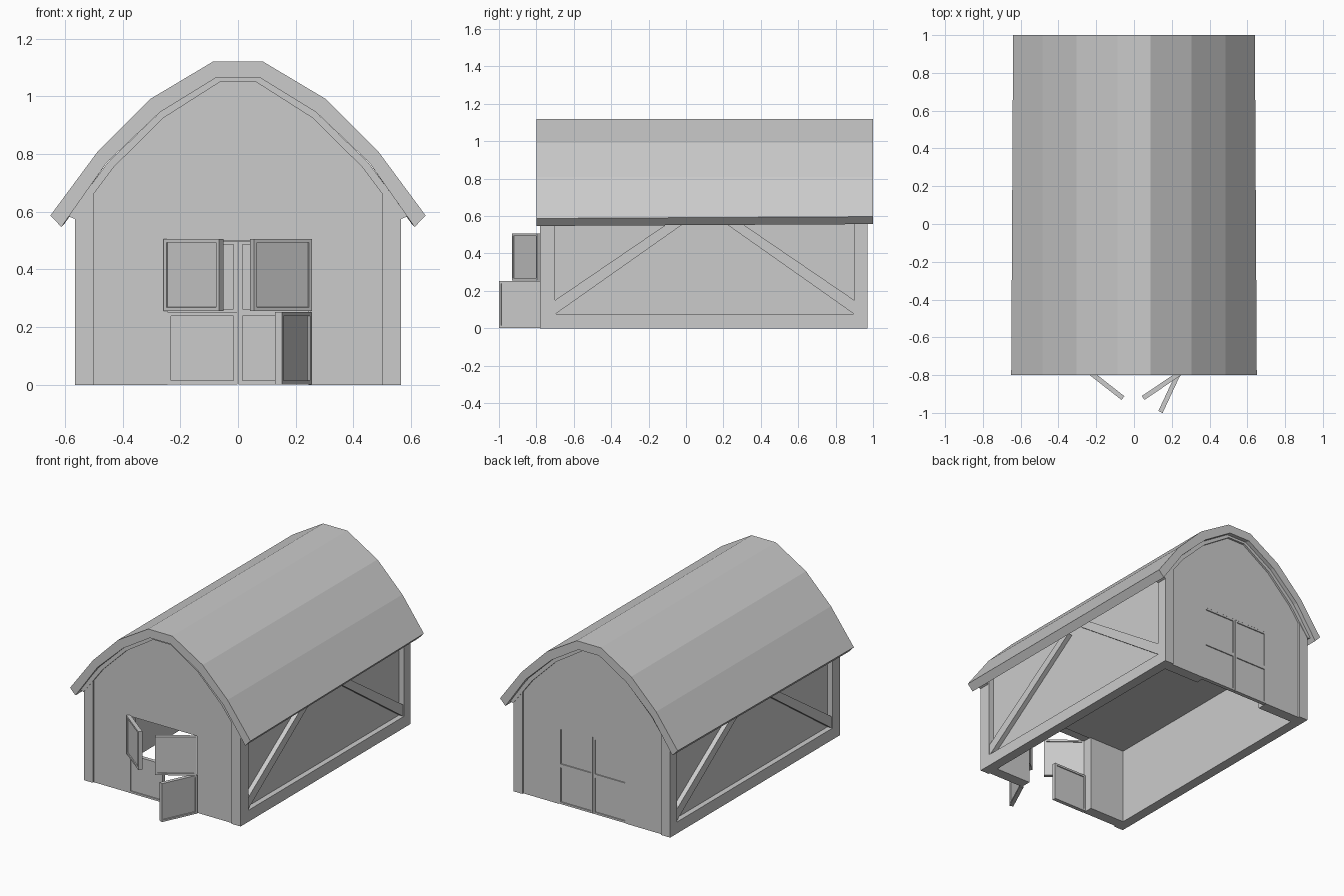
import bpy, bmesh, math
from mathutils import Matrix

if "Cube" in bpy.data.objects:
    bpy.data.objects.remove(bpy.data.objects["Cube"])


def finish(bm, name):
    bmesh.ops.recalc_face_normals(bm, faces=bm.faces)
    me = bpy.data.meshes.new(name)
    bm.to_mesh(me)
    bm.free()
    ob = bpy.data.objects.new(name, me)
    bpy.context.collection.objects.link(ob)
    return ob


def loft(name, ring_a, ring_b):
    """Closed solid between two matching outlines."""
    bm = bmesh.new()
    a = [bm.verts.new(p) for p in ring_a]
    b = [bm.verts.new(p) for p in ring_b]
    n = len(a)
    bm.faces.new(a)
    bm.faces.new(b)
    for i in range(n):
        j = (i + 1) % n
        bm.faces.new((a[i], a[j], b[j], b[i]))
    bmesh.ops.triangulate(bm, faces=[f for f in bm.faces if len(f.verts) > 4])
    return finish(bm, name)


def extrude_y(name, prof, y0, y1, prof_b=None):
    return loft(name, [(x, y0, z) for x, z in prof],
                [(x, y1, z) for x, z in (prof_b or prof)])


def extrude_x(name, prof, x0, x1):
    return loft(name, [(x0, y, z) for y, z in prof],
                [(x1, y, z) for y, z in prof])


def box(name, x0, x1, y0, y1, z0, z1):
    return extrude_y(name, [(x0, z0), (x1, z0), (x1, z1), (x0, z1)], y0, y1)


def mirrored(half):
    """Half outline running from right eave to ridge -> full open outline."""
    return half + [(-x, z) for x, z in reversed(half)]


# Arched roof, slightly wider at the front eave
def roof_profile(d):
    outer = [(.65 - d, .587 + d), (.485, .81), (.305, .99), (.087, 1.12)]
    inner = [(.612 - d, .547 + d), (.455, .77), (.27, .945), (.075, 1.065)]
    return mirrored(outer) + mirrored(inner)[::-1]


extrude_y("roof", roof_profile(0), -.8, 1.0, roof_profile(.01))

# Gable walls with door openings, and arched trim under the roof
arch_top = [(.5, .70), (.45, .768), (.265, .943), (.073, 1.063)]
trim_top = [(.59, .585), (.45, .772), (.268, .947), (.075, 1.067)]
trim_low = [(.565, .575), (.43, .755), (.258, .925), (.062, 1.05)]
wall = [(-.5, 0), (-.245, 0), (-.245, .5), (.245, .5), (.245, 0), (.5, 0)]
for end, y0, y1, t0, t1 in (("front", -.77, -.70, -.783, -.71),
                            ("back", .89, .96, .90, .973)):
    extrude_y(end + "_wall", wall + mirrored(arch_top), y0, y1)
    extrude_y(end + "_arch_trim",
              mirrored(trim_top) + mirrored(trim_low)[::-1], t0, t1)

# Side walls: panel, bottom beam, corner posts, diagonal braces
brace = [(-.7, .075), (.045, .6), (-.04, .6), (-.7, .15)]
for side, s in (("left", -1), ("right", 1)):
    extrude_x(side + "_panel", [(-.71, 0), (.91, 0), (.91, .66), (-.71, .66)],
              s * .5, s * .53)
    extrude_x(side + "_beam", [(-.7, 0), (.9, 0), (.9, .075), (-.7, .075)],
              s * .505, s * .565)
    for end, y0, y1 in (("front", -.78, -.70), ("back", .90, .97)):
        extrude_y(f"{side}_{end}_post",
                  [(s * .5, 0), (s * .565, 0), (s * .565, .60), (s * .5, .69)],
                  y0, y1)
    extrude_x(side + "_front_brace", brace, s * .525, s * .56)
    extrude_x(side + "_back_brace", [(.2 - y, z) for y, z in brace],
              s * .525, s * .56)

# Flat ceiling; the floor is open
box("ceiling", -.51, .51, -.71, .9, .495, .515)


# Half-height door leaves with recessed panels on both faces
def door(name, hx, hy, z0, angle):
    ob = box(name, 0, .243, -.0125, .0125, 0, .25)
    bm = bmesh.new()
    bm.from_mesh(ob.data)
    faces = [f for f in bm.faces if abs(f.normal.y) > .9]
    bmesh.ops.inset_individual(bm, faces=faces, thickness=.018)
    bmesh.ops.inset_individual(bm, faces=faces, thickness=.001, depth=-.006)
    bm.transform(Matrix.Translation((hx, hy, z0)) @
                 Matrix.Rotation(math.radians(angle), 4, 'Z'))
    bm.to_mesh(ob.data)
    bm.free()


door("front_lower_left_door", -.245, -.762, .002, 0)
door("front_upper_left_door", -.25, -.772, .256, -38)
door("front_lower_right_door", .243, -.775, .002, 245)
door("front_upper_right_door", .25, -.785, .256, 214)
for level, z in (("lower", .002), ("upper", .25)):
    door(f"back_{level}_left_door", -.245, .947, z, 0)
    door(f"back_{level}_right_door", .245, .947, z, 180)
